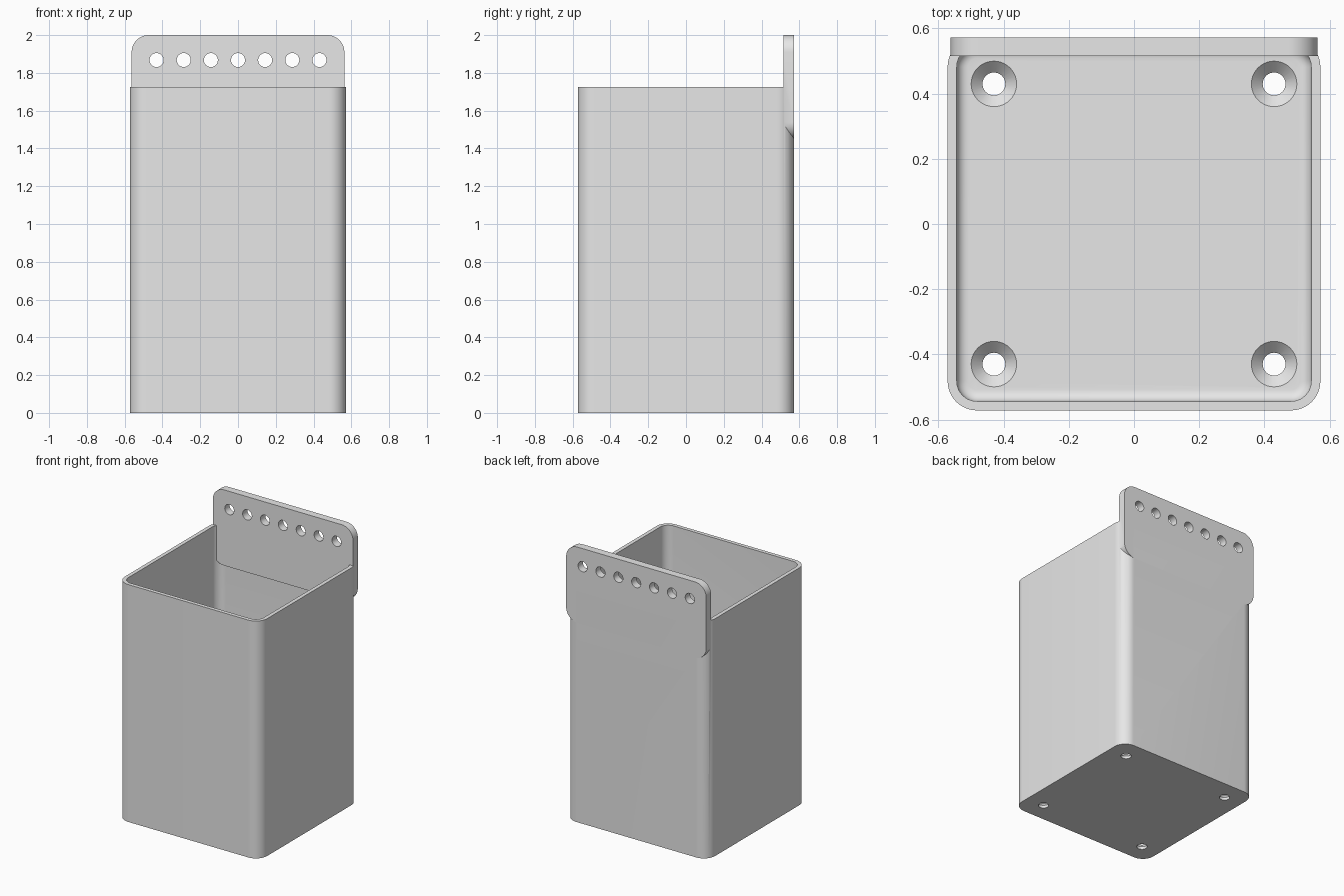
import bpy, bmesh
from math import pi, sin, cos, radians
from mathutils import Matrix

cube = bpy.data.objects.get("Cube")
if cube:
    bpy.data.objects.remove(cube, do_unlink=True)

HALF = 0.572          # outer half width
WALL = 0.028
BOX_TOP = 1.725
FLOOR = 0.055

grey = bpy.data.materials.new("light grey plastic")
grey.use_nodes = True
grey.diffuse_color = (0.8, 0.8, 0.8, 1)
grey.node_tree.nodes["Principled BSDF"].inputs["Base Color"].default_value = (0.8, 0.8, 0.8, 1)


def add_object(name, bm):
    bmesh.ops.recalc_face_normals(bm, faces=bm.faces)
    mesh = bpy.data.meshes.new(name)
    bm.to_mesh(mesh)
    bm.free()
    mesh.materials.append(grey)
    obj = bpy.data.objects.new(name, mesh)
    bpy.context.collection.objects.link(obj)
    return obj


def rounded_prism(half_x, half_y, radius, height, steps=12):
    """Rounded rectangle in x-y, extruded up from z = 0."""
    bm = bmesh.new()
    verts = []
    for q, (sx, sy) in enumerate(((1, 1), (-1, 1), (-1, -1), (1, -1))):
        for i in range(steps + 1):
            a = (q + i / steps) * pi / 2
            verts.append(bm.verts.new((sx * (half_x - radius) + radius * cos(a),
                                       sy * (half_y - radius) + radius * sin(a), 0)))
    face = bm.faces.new(verts)
    top = bmesh.ops.extrude_face_region(bm, geom=[face])["geom"]
    bmesh.ops.translate(bm, vec=(0, 0, height),
                        verts=[g for g in top if isinstance(g, bmesh.types.BMVert)])
    return bm


def add_cone(bm, r1, r2, depth, matrix):
    bmesh.ops.create_cone(bm, cap_ends=True, segments=40, radius1=r1, radius2=r2,
                          depth=depth, matrix=matrix)


def boolean(obj, other, operation):
    mod = obj.modifiers.new(operation.lower(), "BOOLEAN")
    mod.operation = operation
    mod.solver = "EXACT"
    mod.object = other
    bpy.context.view_layer.objects.active = obj
    bpy.ops.object.modifier_apply(modifier=mod.name)
    bpy.data.objects.remove(other, do_unlink=True)


# Box body
box = add_object("wall_box", rounded_prism(HALF, HALF, 0.09, BOX_TOP))

# Cavity with a filleted floor edge
inner = HALF - WALL
bm = rounded_prism(inner, inner, 0.062, BOX_TOP)
floor_edges = [e for e in bm.edges if all(abs(v.co.z) < 1e-6 for v in e.verts)]
bmesh.ops.bevel(bm, geom=floor_edges, offset=0.035, segments=6, profile=0.5, affect="EDGES")
bmesh.ops.translate(bm, vec=(0, 0, FLOOR), verts=bm.verts)
boolean(box, add_object("cavity_cutter", bm), "DIFFERENCE")

# Hanging plate across the back
PLATE_T, PLATE_LOW, PLATE_TOP = 0.056, 1.45, 2.0
bm = rounded_prism(0.563, (PLATE_TOP - PLATE_LOW) / 2, 0.09, PLATE_T)
bmesh.ops.transform(bm, verts=bm.verts, matrix=Matrix.Translation(
    (0, HALF, (PLATE_TOP + PLATE_LOW) / 2)) @ Matrix.Rotation(pi / 2, 4, "X"))
boolean(box, add_object("hanging_plate", bm), "UNION")

# Row of round holes in the plate
bm = bmesh.new()
for i in range(-3, 4):
    add_cone(bm, 0.037, 0.037, 0.3,
             Matrix.Translation((i * 0.1437, HALF, 1.868)) @ Matrix.Rotation(pi / 2, 4, "X"))
boolean(box, add_object("plate_hole_cutter", bm), "DIFFERENCE")

# Countersunk drain holes in the floor corners
holes, sinks = bmesh.new(), bmesh.new()
for x in (-0.43, 0.43):
    for y in (-0.43, 0.43):
        add_cone(holes, 0.035, 0.035, 0.4, Matrix.Translation((x, y, 0)))
        add_cone(sinks, 0.034, 0.07, 0.036, Matrix.Translation((x, y, FLOOR - 0.0178)))
boolean(box, add_object("floor_hole_cutter", holes), "DIFFERENCE")
boolean(box, add_object("countersink_cutter", sinks), "DIFFERENCE")

# Smooth curved areas, keep sharp edges
bpy.ops.object.select_all(action="DESELECT")
box.select_set(True)
bpy.context.view_layer.objects.active = box
bpy.ops.object.shade_smooth_by_angle(angle=radians(30))
